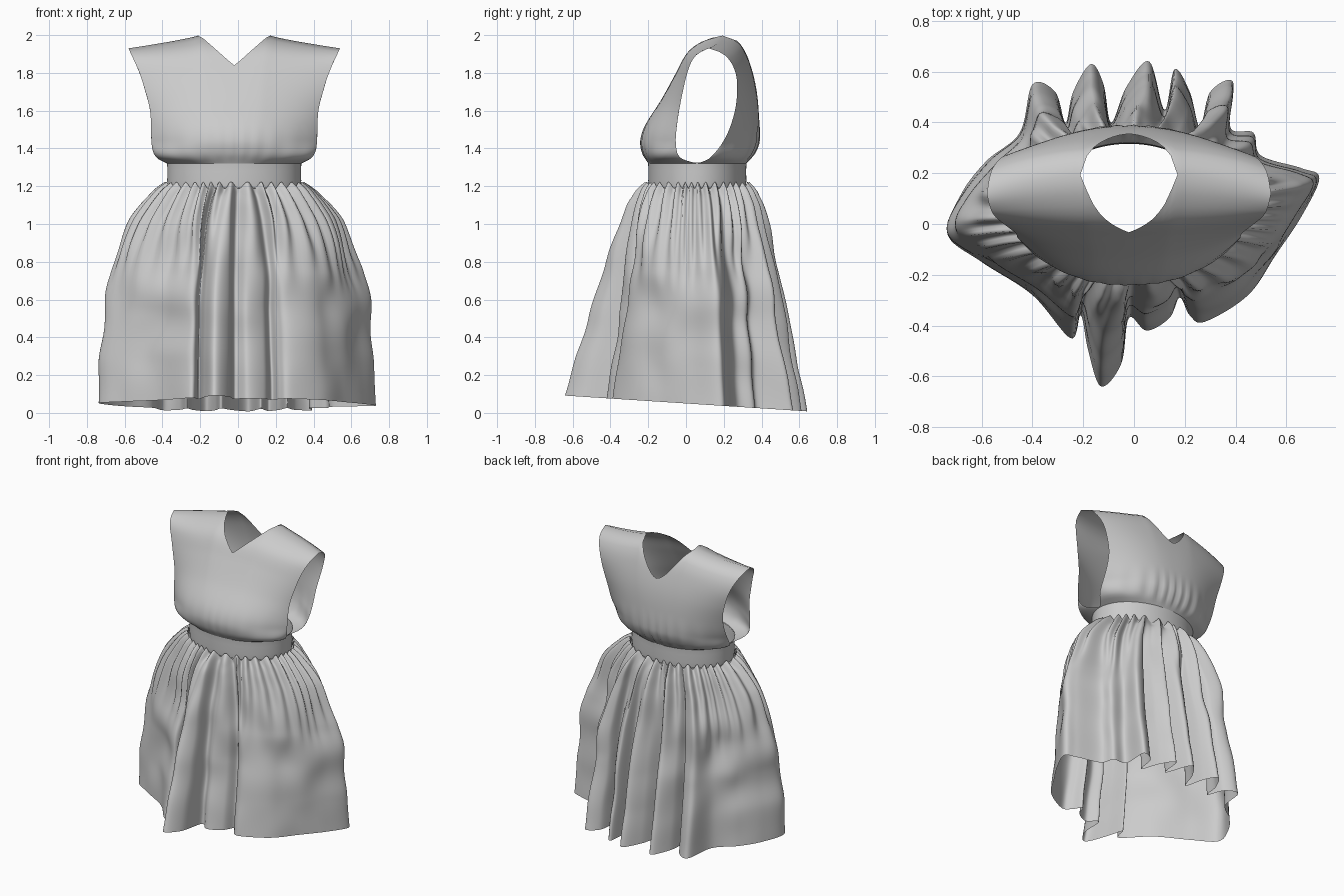
import bpy, bmesh, math
from mathutils import Vector, noise

if "Cube" in bpy.data.objects:
    bpy.data.objects.remove(bpy.data.objects["Cube"])

CX = -0.02                      # bodice centre line
WAIST_Y, RX, RY = 0.06, 0.355, 0.26


def table(pts, s):
    """Smooth interpolation through (s, value) pairs."""
    s = min(max(s, pts[0][0]), pts[-1][0])
    for i in range(len(pts) - 1):
        (a, va), (b, vb) = pts[i], pts[i + 1]
        if s <= b:
            def slope(k):
                lo, hi = pts[max(k - 1, 0)], pts[min(k + 1, len(pts) - 1)]
                return (hi[1] - lo[1]) / (hi[0] - lo[0])
            h = b - a
            t = (s - a) / h
            return ((2*t**3 - 3*t*t + 1) * va + (t**3 - 2*t*t + t) * h * slope(i)
                    + (3*t*t - 2*t**3) * vb + (t**3 - t*t) * h * slope(i + 1))


def smooth(t):
    t = min(max(t, 0), 1)
    return t * t * (3 - 2 * t)


def make_object(name, grids, closed=False):
    """Turn grids of points into one welded, smooth-shaded sheet."""
    bm = bmesh.new()
    for grid in grids:
        rows = [[bm.verts.new(p) for p in row] for row in grid]
        n = len(rows[0])
        for a, b in zip(rows, rows[1:]):
            for i in range(n if closed else n - 1):
                k = (i + 1) % n
                bm.faces.new((a[i], a[k], b[k], b[i]))
    bmesh.ops.remove_doubles(bm, verts=bm.verts, dist=0.0008)
    bmesh.ops.recalc_face_normals(bm, faces=bm.faces)
    for f in bm.faces:
        f.smooth = True
    me = bpy.data.meshes.new(name)
    bm.to_mesh(me)
    bm.free()
    ob = bpy.data.objects.new(name, me)
    bpy.context.collection.objects.link(ob)
    return ob


# Bodice: front and back sheets, joined at the shoulders, open at neck and arms
HALF_W = [(0, .355), (.05, .41), (.14, .435), (.45, .445), (.65, .475), (.8, .505), (1, .56)]
FRONT_C = [(0, -.2), (.08, -.23), (.18, -.24), (.3, -.215), (.5, -.13), (.7, -.055),
           (.85, 0), (.92, .05), (.97, .12), (1, .2)]
FRONT_E = [(0, .06), (.04, -.02), (.12, -.05), (.3, -.05), (.6, -.02), (.85, .02), (.95, .06), (1, .12)]
BACK_C = [(0, .32), (.08, .36), (.18, .385), (.4, .385), (.6, .37), (.8, .335), (.9, .305), (.96, .27), (1, .2)]
BACK_E = [(0, .06), (.04, .12), (.2, .2), (.4, .25), (.6, .27), (.8, .26), (.95, .2), (1, .12)]
NECK_U = 0.33


def bodice_sheet(centre, edge, neck_low, neck_pow, ripple):
    cols, rows = 72, 40
    grid = []
    for j in range(rows + 1):
        row = []
        for i in range(cols + 1):
            u = math.sin((i / cols - .5) * math.pi)
            a = abs(u)
            s_max = neck_low + (1 - neck_low) * min(a / NECK_U, 1) ** neck_pow
            s = (j / rows) ** 1.25 * s_max
            shoulder = 2.0 - .07 * max(0, (a - NECK_U) / (1 - NECK_U)) ** .8
            z = 1.32 + s * (shoulder - 1.32)
            round_f = 1 - math.sqrt(max(0, 1 - u * u))
            k = smooth(s / .2)
            f = round_f * (1 - k) + a ** 2.4 * k
            yc, ye = table(centre, s), table(edge, s)
            y = yc + (ye - yc) * f
            env = smooth(s / .08) * (1 - smooth((s - .1) / .3)) * (1 - a)
            y += ripple * env * math.sin(u * 34 + 2 * math.sin(u * 5))
            row.append((CX + u * table(HALF_W, s), y, z))
        grid.append(row)
    return grid


make_object("bodice", [bodice_sheet(FRONT_C, FRONT_E, .765, 1.1, .003),
                       bodice_sheet(BACK_C, BACK_E, .70, 1.7, .008)])

# Waistband: plain fitted ring between bodice and skirt
N = 96
band = []
for z, g in ((1.19, -.004), (1.23, 0), (1.28, -.002), (1.325, .001)):
    band.append([(CX + (RX + g) * math.cos(2 * math.pi * i / N),
                  WAIST_Y + (RY + g) * math.sin(2 * math.pi * i / N), z) for i in range(N)])
make_object("waistband", [band], closed=True)

# Skirt: folded hem outline blended up to a gathered waist
HEM = [(.73, .18), (.66, .22), (.5, .27), (.47, .36), (.38, .38), (.39, .56), (.3, .52), (.26, .38),
       (.22, .52), (.16, .61), (.12, .45), (.06, .64), (-.03, .54), (-.09, .4), (-.12, .55), (-.17, .63),
       (-.24, .52), (-.27, .4), (-.31, .52), (-.4, .55), (-.45, .36), (-.58, .25), (-.68, .12),
       (-.735, -.04), (-.6, -.15), (-.4, -.28), (-.25, -.45), (-.21, -.36), (-.18, -.5), (-.13, -.64),
       (-.05, -.55), (-.02, -.37), (.05, -.42), (.14, -.37), (.18, -.29), (.22, -.36), (.28, -.385),
       (.45, -.28), (.56, -.12), (.66, .03)]
SUB = 10
hem = []
for i in range(len(HEM)):
    p = [Vector(HEM[(i + d) % len(HEM)]) for d in (-1, 0, 1, 2)]
    for q in range(SUB):
        t = q / SUB
        hem.append(.5 * (2 * p[1] + (p[2] - p[0]) * t + (2*p[0] - 5*p[1] + 4*p[2] - p[3]) * t * t
                         + (3*p[1] - p[0] - 3*p[2] + p[3]) * t ** 3))
M = len(hem)

# waist angle for every hem point, unwrapped and averaged so the gathers stay even
ang = []
for v in hem:
    a = math.atan2((v.y - WAIST_Y) / RY, (v.x - CX) / RX)
    while ang and a < ang[-1] - math.pi:
        a += 2 * math.pi
    ang.append(a)


def unwrapped(i):
    return ang[i % M] + 2 * math.pi * (i // M)


R = 14
waist_ang = [sum(unwrapped(i + d) for d in range(-R, R + 1)) / (2 * R + 1) for i in range(M)]

SPREAD_X = [(0, .03), (.04, .2), (.09, .36), (.17, .55), (.35, .78), (.52, .89), (.7, .95), (1, 1)]
SPREAD_Y = [(0, .03), (.04, .15), (.1, .26), (.35, .51), (.7, .77), (1, 1)]
ROWS = 56
skirt = []
for j in range(ROWS + 1):
    t = (j / ROWS) ** 1.3
    row = []
    for i, h in enumerate(hem):
        th = waist_ang[i]
        c, s = math.cos(th), math.sin(th)
        wave = math.sin(36 * th + 2.2 * math.sin(3 * th) + 1.3 * math.sin(7 * th + 1))
        env = smooth((t + .02) / .06) * (1 - smooth((t - .08) / .45))
        x0, y0 = CX + RX * c, WAIST_Y + RY * s
        x = x0 + (h.x - x0) * table(SPREAD_X, t)
        y = y0 + (h.y - y0) * table(SPREAD_Y, t)
        crease = noise.noise(Vector((c * 2.5, s * 2.5, t * 5))) * .035 * math.sin(math.pi * t)
        push = .02 * wave * env + crease
        z_hem = .05 - .065 * h.y
        z = 1.205 + (z_hem - 1.205) * t + .018 * wave * (1 - smooth(t / .06))
        row.append((x + c * push, y + s * push, z))
    skirt.append(row)
make_object("skirt", [skirt], closed=True)
